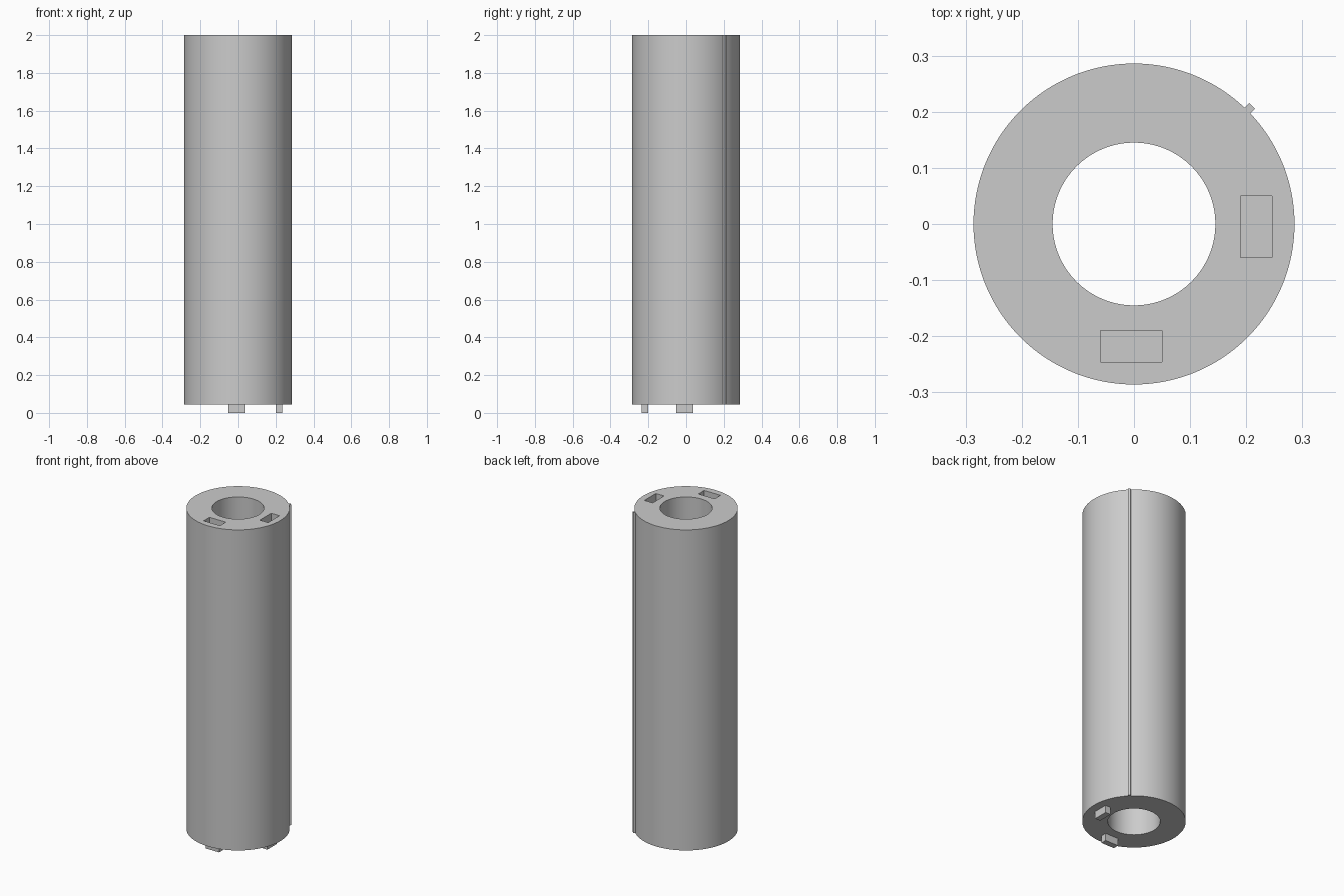
import bpy, bmesh, math
from mathutils import Matrix

cube = bpy.data.objects.get("Cube")
if cube:
    bpy.data.objects.remove(cube, do_unlink=True)

OUTER, INNER, BASE, TOP = 0.286, 0.145, 0.045, 2.0
SEGMENTS = 128

grey = bpy.data.materials.new("light grey")
grey.use_nodes = True
grey.diffuse_color = (0.6, 0.6, 0.6, 1)
grey.node_tree.nodes["Principled BSDF"].inputs["Base Color"].default_value = (0.6, 0.6, 0.6, 1)


def make_object(name, bm):
    bmesh.ops.recalc_face_normals(bm, faces=bm.faces)
    mesh = bpy.data.meshes.new(name)
    bm.to_mesh(mesh)
    bm.free()
    mesh.materials.append(grey)
    obj = bpy.data.objects.new(name, mesh)
    bpy.context.collection.objects.link(obj)
    return obj


def box(name, x, y, z, angle=0):
    """Box from (low, high) ranges, turned about the z axis."""
    bm = bmesh.new()
    bmesh.ops.create_cube(bm, size=1)
    ranges = (x, y, z)
    for v in bm.verts:
        v.co = [lo + (c + 0.5) * (hi - lo) for c, (lo, hi) in zip(v.co, ranges)]
    bm.transform(Matrix.Rotation(angle, 4, "Z"))
    return make_object(name, bm)


# Hollow cylinder: a rectangular section turned about the z axis
bm = bmesh.new()
section = [(INNER, BASE), (OUTER, BASE), (OUTER, TOP), (INNER, TOP)]
rings = []
for i in range(SEGMENTS):
    a = math.tau * i / SEGMENTS
    rings.append([bm.verts.new((r * math.cos(a), r * math.sin(a), z)) for r, z in section])
for i, ring in enumerate(rings):
    after = rings[(i + 1) % SEGMENTS]
    for k in range(4):
        n = (k + 1) % 4
        bm.faces.new((ring[k], after[k], after[n], ring[n]))
tube = make_object("tube_body", bm)

# Sockets in the top face, each a little larger than the peg below it
sockets = [
    box("front_socket_cutter", (-0.06, 0.05), (-0.246, -0.19), (TOP - 0.055, TOP + 0.05)),
    box("side_socket_cutter", (0.19, 0.246), (-0.06, 0.05), (TOP - 0.055, TOP + 0.05)),
]
bpy.context.view_layer.objects.active = tube
for cutter in sockets:
    cutter.hide_render = True
    cut = tube.modifiers.new("socket", "BOOLEAN")
    cut.operation = "DIFFERENCE"
    cut.solver = "EXACT"
    cut.object = cutter
    bpy.ops.object.modifier_apply(modifier=cut.name)
    bpy.data.objects.remove(cutter, do_unlink=True)

# Smooth round walls with sharp rims
bpy.ops.object.select_all(action="DESELECT")
tube.select_set(True)
bpy.ops.object.shade_smooth_by_angle(angle=math.radians(30))

# Locating pegs under the base
box("front_peg", (-0.053, 0.037), (-0.236, -0.2), (0, BASE + 0.01))
box("side_peg", (0.2, 0.236), (-0.053, 0.037), (0, BASE + 0.01))

# Thin alignment rib along the back left of the wall
box("alignment_rib", (0.28, 0.298), (-0.0075, 0.0075), (BASE, TOP), math.radians(45))
